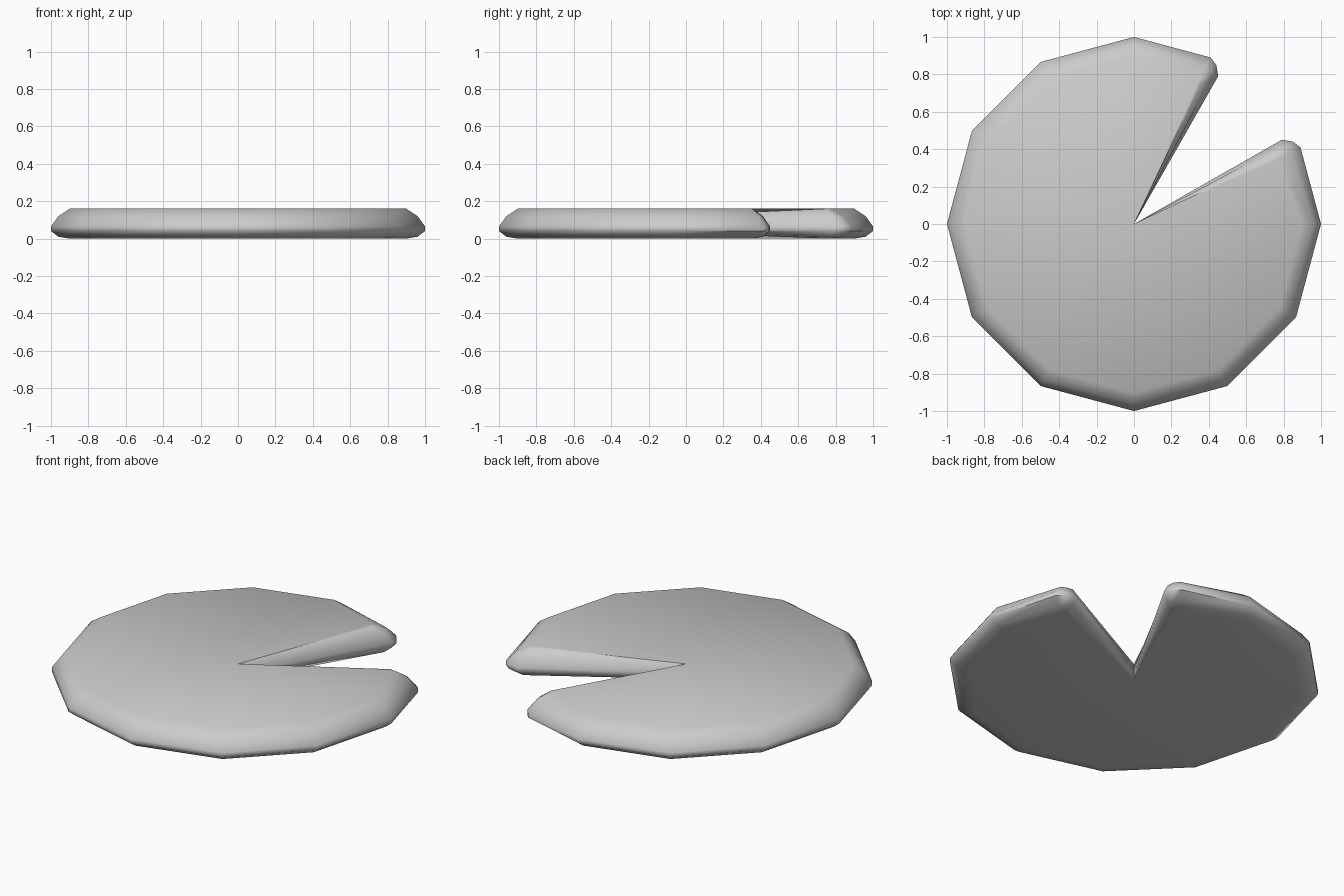
import bpy, bmesh
from math import sin, cos, radians

if "Cube" in bpy.data.objects:
    bpy.data.objects.remove(bpy.data.objects["Cube"])

# Rounded corner of one lobe beside the notch; the other lobe mirrors it across x = y
TIP = [(0.89, 0.41), (0.85, 0.44), (0.79, 0.45)]
TIP_CORE = (0.74, 0.33)
# Edge profile: (inset from the rim, height)
PROFILE = [(0.10, 0.0), (0.04, 0.01), (0.0, 0.04), (0.0, 0.065), (0.04, 0.12), (0.10, 0.16)]


def outline(inset):
    """Pad outline, counter-clockwise, starting after the notch's inner point."""
    f = inset * 8
    tip = [(x + (TIP_CORE[0] - x) * f, y + (TIP_CORE[1] - y) * f) for x, y in TIP]
    left = [(y, x) for x, y in reversed(tip)]
    rim = [((1 - inset) * cos(radians(a)), (1 - inset) * sin(radians(a)))
           for a in range(90, 361, 30)]
    return left + rim + tip


bm = bmesh.new()
rings = []
for inset, z in PROFILE:
    # Notch point stays at the centre and the surfaces dip slightly towards it
    ring = [bm.verts.new((0, 0, 0.03 + z * 0.6))]
    ring += [bm.verts.new((x, y, z)) for x, y in outline(inset)]
    rings.append(ring)

# Rounded edge all around, including the notch walls
n = len(rings[0])
for lo, hi in zip(rings, rings[1:]):
    for i in range(n):
        j = (i + 1) % n
        bm.faces.new((lo[i], lo[j], hi[j], hi[i]))

# Top and bottom fans
for i in range(1, n - 1):
    bm.faces.new((rings[-1][0], rings[-1][i], rings[-1][i + 1]))
    bm.faces.new((rings[0][0], rings[0][i + 1], rings[0][i]))

bmesh.ops.recalc_face_normals(bm, faces=bm.faces)
mesh = bpy.data.meshes.new("lily_pad")
bm.to_mesh(mesh)
bm.free()
pad = bpy.data.objects.new("lily_pad", mesh)
bpy.context.collection.objects.link(pad)
bpy.context.view_layer.objects.active = pad
pad.select_set(True)
bpy.ops.object.shade_smooth_by_angle(angle=radians(55))
